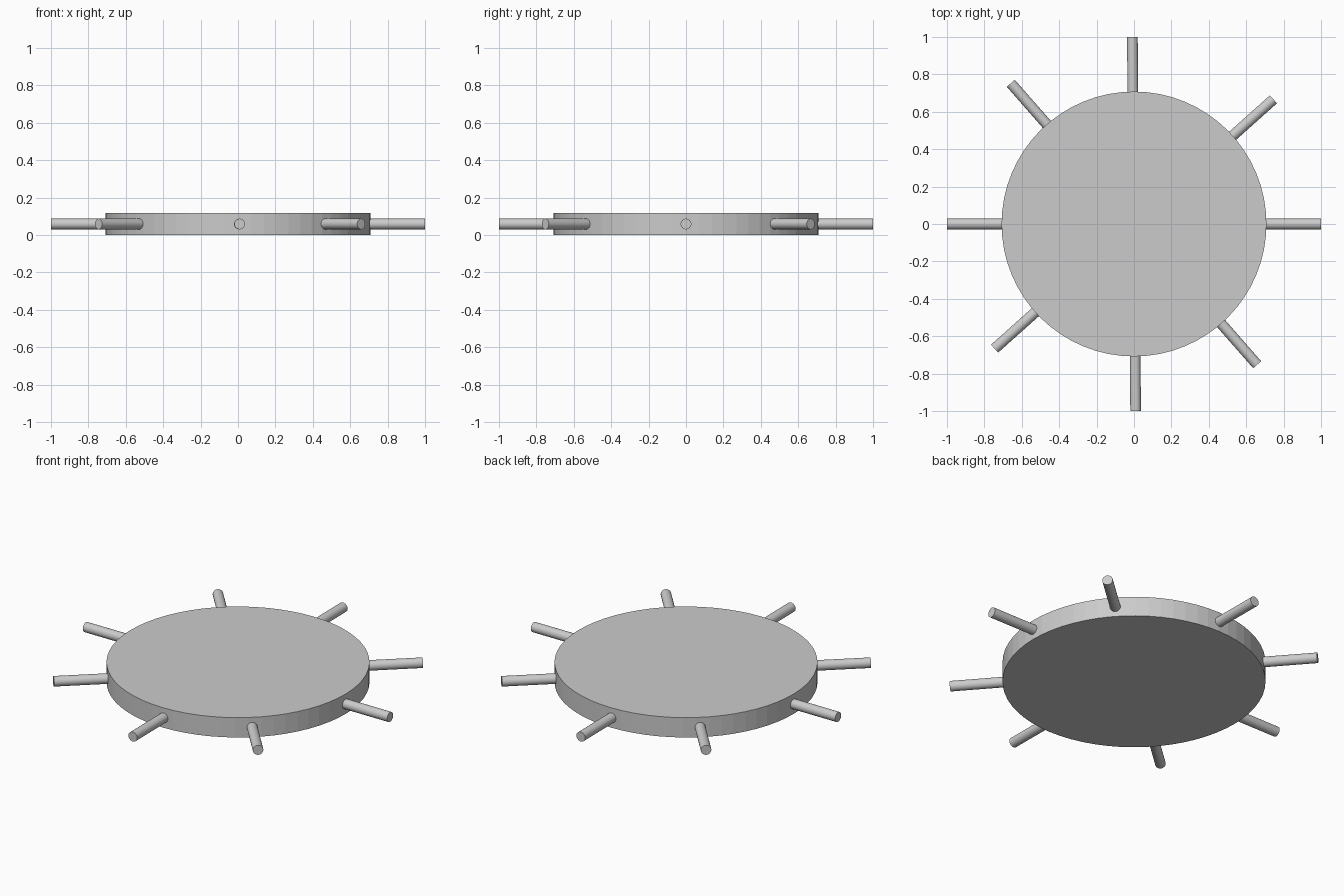
import bpy
from math import radians, pi

if "Cube" in bpy.data.objects:
    bpy.data.objects.remove(bpy.data.objects["Cube"])

HEIGHT = 0.118
MID_Z = HEIGHT / 2

# Flat round disc
bpy.ops.mesh.primitive_cylinder_add(vertices=64, radius=0.708, depth=HEIGHT,
                                    location=(0, 0, MID_Z))
bpy.context.object.name = "disc"


# Round bars running right through the disc, each showing as two spokes
def bar(name, angle):
    bpy.ops.mesh.primitive_cylinder_add(vertices=32, radius=0.0285, depth=2,
                                        location=(0, 0, MID_Z),
                                        rotation=(0, pi / 2, radians(angle)))
    bpy.context.object.name = name
    bpy.ops.object.shade_smooth_by_angle(angle=radians(30))


for i, angle in enumerate((0, 41.8, 90.5, 131.2)):
    bar(f"spoke_bar_{i + 1}", angle)
